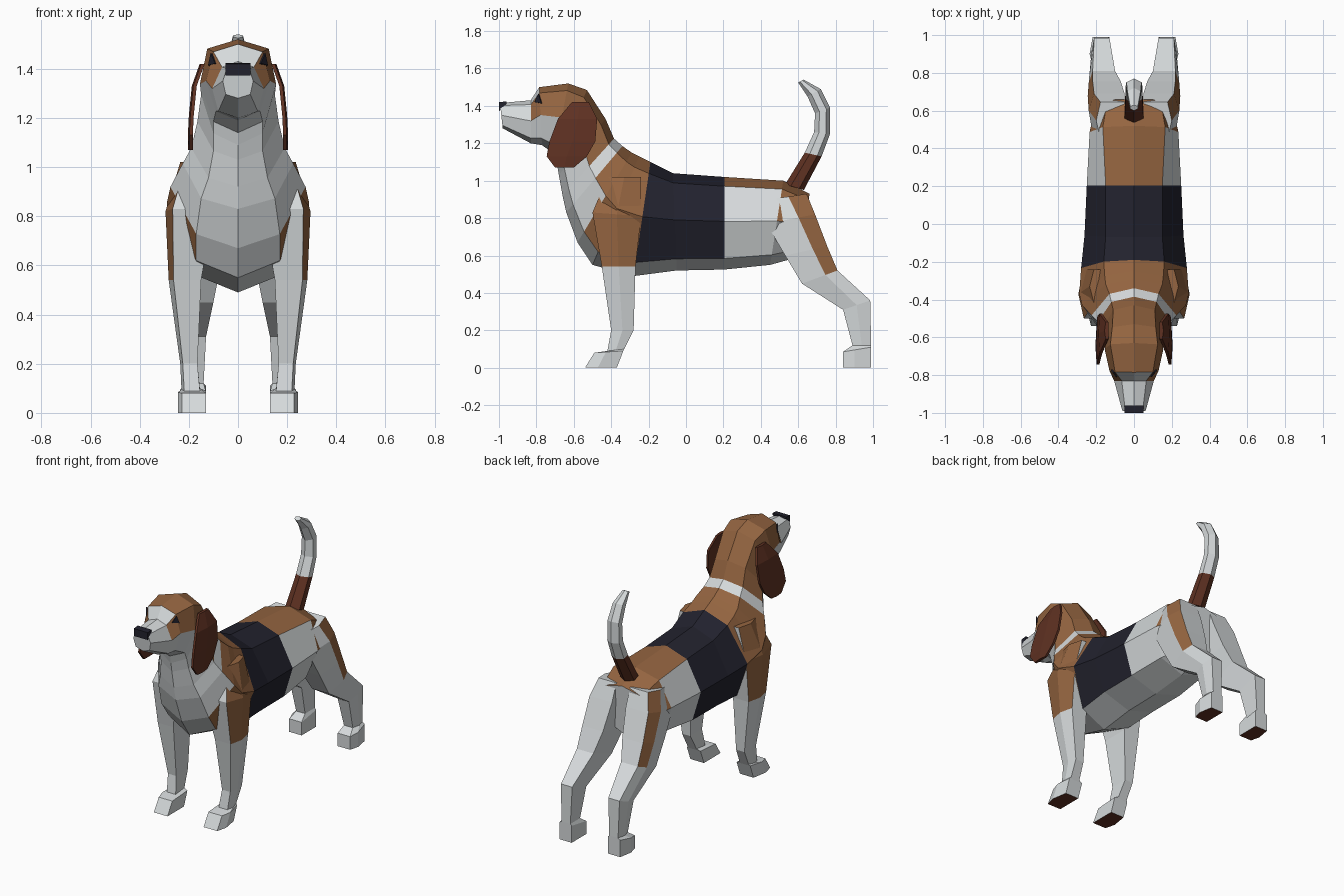
import bpy, bmesh
from mathutils import Vector

if "Cube" in bpy.data.objects:
    bpy.data.objects.remove(bpy.data.objects["Cube"])


def mat(name, r, g, b):
    m = bpy.data.materials.new(name)
    m.diffuse_color = (r, g, b, 1)
    m.use_nodes = True
    m.node_tree.nodes["Principled BSDF"].inputs["Base Color"].default_value = m.diffuse_color
    return m


MATS = [mat("white fur", .67, .70, .71), mat("tan fur", .30, .13, .052),
        mat("black fur", .016, .016, .027), mat("dark red brown", .115, .031, .016)]
KEY = {"w": 0, "b": 1, "k": 2, "r": 3}


def loft(name, rings, paint, start="w", end="w"):
    """Skin closed rings; paint(i, j) gives the colour letter of band i, segment j."""
    bm = bmesh.new()
    vs = [[bm.verts.new(p) for p in ring] for ring in rings]
    n = len(rings[0])
    for i in range(len(vs) - 1):
        for j in range(n):
            k = (j + 1) % n
            f = bm.faces.new((vs[i][j], vs[i][k], vs[i + 1][k], vs[i + 1][j]))
            f.material_index = KEY[paint(i, j)]
    bm.faces.new(vs[0]).material_index = KEY[start]
    bm.faces.new(vs[-1]).material_index = KEY[end]
    bmesh.ops.recalc_face_normals(bm, faces=bm.faces)
    me = bpy.data.meshes.new(name)
    bm.to_mesh(me)
    bm.free()
    for m in MATS:
        me.materials.append(m)
    ob = bpy.data.objects.new(name, me)
    bpy.context.collection.objects.link(ob)
    return ob


# Head, neck and trunk: top y z, bottom y z, three half widths,
# then colours of the band that follows (top, upper side, lower side, belly)
BODY = [
    (-.995, 1.415, -.98, 1.28, .045, .062, .05, "wwww"),
    (-.83, 1.43, -.83, 1.20, .065, .105, .08, "wbww"),
    (-.785, 1.50, -.77, 1.19, .10, .13, .09, "bbww"),
    (-.63, 1.52, -.70, 1.14, .125, .155, .10, "bbww"),
    (-.53, 1.485, -.69, 1.09, .115, .15, .10, "bbww"),
    (-.43, 1.33, -.68, 1.03, .11, .165, .10, "bbww"),
    (-.385, 1.225, -.66, .92, .12, .19, .12, "wwww"),
    (-.34, 1.185, -.64, .83, .13, .225, .15, "bbww"),
    (-.29, 1.15, -.58, .67, .15, .275, .17, "bbbw"),
    (-.25, 1.13, -.50, .55, .155, .29, .17, "bbbw"),
    (-.19, 1.10, -.28, .49, .16, .28, .18, "kkkw"),
    (-.07, 1.04, -.05, .52, .15, .262, .19, "kkkw"),
    (.205, 1.02, .205, .525, .15, .25, .19, "bwww"),
    (.52, 1.0, .45, .55, .165, .235, .17, "bbww"),
    (.66, .93, .63, .60, .14, .20, .08, "wwww"),
]


def body_ring(r):
    top, bot = Vector((0, r[0], r[1])), Vector((0, r[2], r[3]))
    side = [top.lerp(bot, t) + Vector((w, 0, 0)) for t, w in zip((.1, .48, .88), r[4:7])]
    return [top] + side + [bot] + [Vector((-p.x, p.y, p.z)) for p in reversed(side)]


loft("body", [body_ring(r) for r in BODY], lambda i, j: BODY[i][7][min(j, 7 - j)])

# Nose
loft("nose", [[(-.05, y, a), (.05, y, a), (.05, y, b), (-.05, y, b)]
              for y, a, b in ((-1, 1.372, 1.42), (-.96, 1.412, 1.424))],
     lambda i, j: "k", "k", "k")

# Tail: front y z, back y z, half width
TAIL = [(.53, .98, .63, .95, .05), (.635, 1.15, .725, 1.13, .045),
        (.685, 1.26, .77, 1.25, .043), (.69, 1.36, .77, 1.39, .04),
        (.65, 1.45, .72, 1.49, .035), (.60, 1.525, .63, 1.54, .02)]


def tail_ring(yf, zf, yb, zb, w):
    a, b = Vector((0, yf, zf)), Vector((0, yb, zb))
    s = Vector((w, 0, 0))
    p, q = a.lerp(b, .3), a.lerp(b, .75)
    return [a, p + s, q + s, b, q - s, p - s]


loft("tail", [tail_ring(*r) for r in TAIL], lambda i, j: "r" if i == 0 else "w", "r")

# Legs: front y z, rear y z, inner x, outer x, position of the outer ridge
FRONT = [(-.42, 1.02, -.24, 1.02, .08, .235, .5), (-.50, .83, -.24, .81, .10, .295, .5),
         (-.45, .54, -.27, .54, .15, .282, .5), (-.40, .20, -.28, .20, .165, .235, .5),
         (-.42, .09, -.33, .10, .155, .23, .5), (-.49, .08, -.335, .09, .13, .245, .4),
         (-.54, 0, -.37, 0, .13, .245, .4)]
HIND = [(.45, .90, .645, .93, .05, .20, .5), (.43, .77, .69, .82, .05, .24, .66),
        (.53, .60, .755, .65, .07, .245, .66), (.62, .45, .81, .52, .10, .24, .66),
        (.84, .31, .985, .36, .13, .225, .5), (.89, .12, .99, .12, .14, .215, .5),
        (.84, .085, .99, .11, .13, .235, .4), (.84, 0, .99, 0, .13, .235, .4)]


def leg_ring(s, yf, zf, yr, zr, x0, x1, mid):
    a, b = Vector((0, yf, zf)), Vector((0, yr, zr))
    x2 = x1 - .15 * (x1 - x0)

    def at(t, x):
        return a.lerp(b, t) + Vector((s * x, 0, 0))
    return [at(0, x0), at(0, x2), at(mid, x1), at(1, x2), at(1, x0)]


# Ears: z, front y, back y, x
EAR = [(1.42, -.61, -.52, .15), (1.33, -.685, -.475, .182), (1.21, -.73, -.485, .194),
       (1.13, -.745, -.53, .198), (1.07, -.70, -.60, .198)]
# Eyes: small plates on the brow
EYE = [(.088, -.807, 1.42), (.117, -.77, 1.412), (.106, -.785, 1.462)]
OUT = Vector((.75, -.55, .3)).normalized()

for s, side in ((1, "right"), (-1, "left")):
    loft("front_leg_" + side, [leg_ring(s, *r) for r in FRONT],
         lambda i, j: "b" if i < 2 and j in (1, 2) else "w", "b", "r")
    loft("hind_leg_" + side, [leg_ring(s, *r) for r in HIND],
         lambda i, j: "b" if i < 3 and j == 2 else "w", "w", "r")
    loft("ear_" + side,
         [[(s * (x - .014), a, z), (s * x, a, z), (s * (x + .006), (a + b) / 2, z),
           (s * x, b, z), (s * (x - .014), b, z)] for z, a, b, x in EAR],
         lambda i, j: "r", "r", "r")
    rings = [[Vector(p) + OUT * d for p in EYE] for d in (-.002, .007)]
    loft("eye_" + side, [[(s * p.x, p.y, p.z) for p in r] for r in rings],
         lambda i, j: "k", "k", "k")
